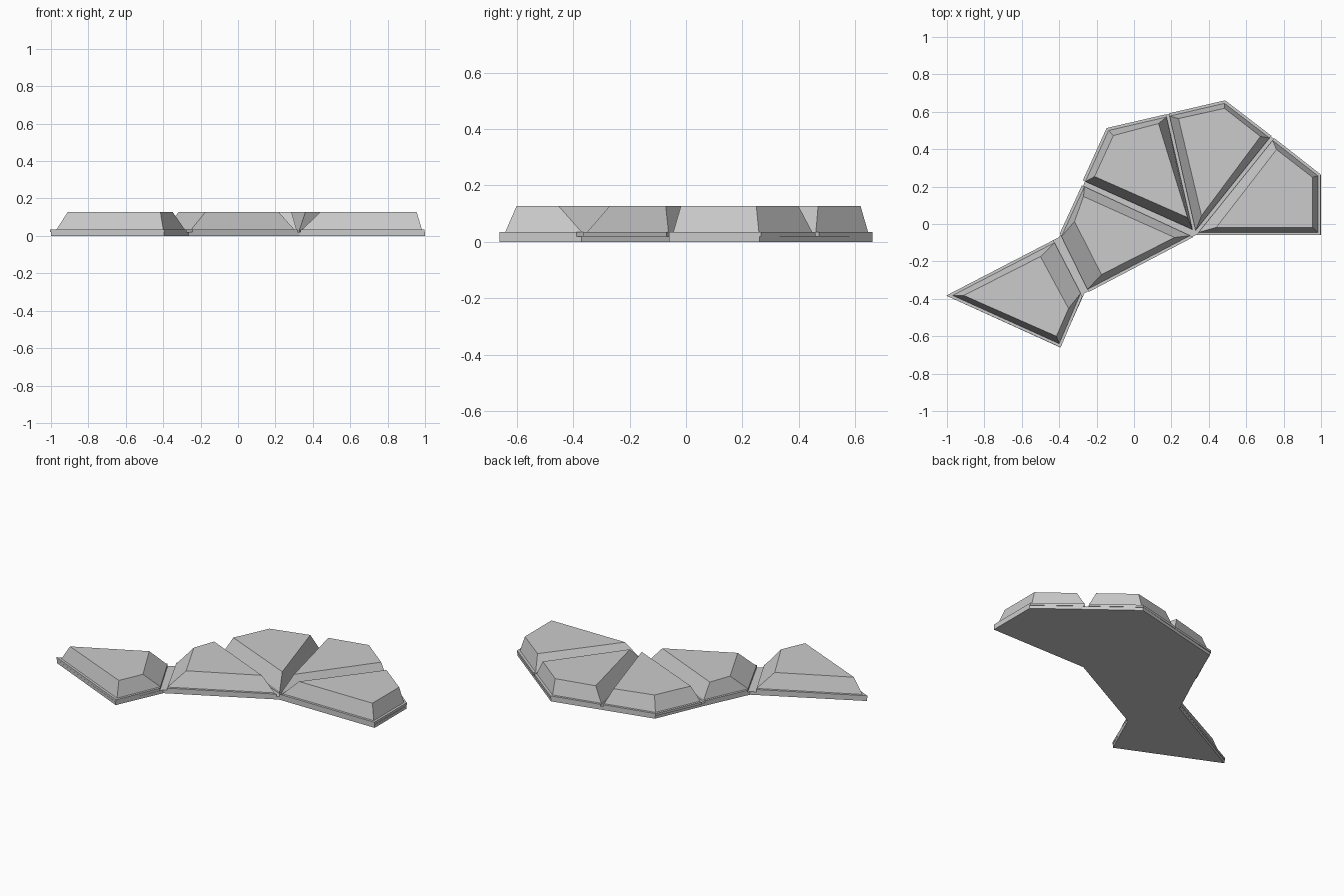
import bpy
import bmesh
from mathutils import Vector
from mathutils.geometry import intersect_line_line

default_cube = bpy.data.objects.get("Cube")
if default_cube:
    bpy.data.objects.remove(default_cube, do_unlink=True)

# Heights of the groove floor, the ledge and the panel tops
FLOOR, LEDGE, TOP = 0.02, 0.035, 0.128
RIM = 0.015

grey = bpy.data.materials.new("plain_grey")
grey.use_nodes = True
grey.diffuse_color = (0.6, 0.6, 0.6, 1)
grey.node_tree.nodes["Principled BSDF"].inputs["Base Color"].default_value = grey.diffuse_color


def widen(points, outer_edges):
    """Push the edges marked 'o' outward by the rim width; groove edges 'g' stay."""
    lines = []
    for i, kind in enumerate(outer_edges):
        a = Vector((*points[i], 0))
        b = Vector((*points[(i + 1) % len(points)], 0))
        along = (b - a).normalized()
        shift = Vector((-along.y, along.x, 0)) * (RIM if kind == "o" else 0)
        lines.append((a + shift, b + shift))
    return [intersect_line_line(*lines[i - 1], *lines[i])[0].xy for i in range(len(lines))]


def loft(name, rings):
    """Join stacked rings of (points, height) into a closed flat-sided solid."""
    bm = bmesh.new()
    loops = [[bm.verts.new((p[0], p[1], z)) for p in points] for points, z in rings]
    for low, high in zip(loops, loops[1:]):
        for i in range(len(low)):
            j = (i + 1) % len(low)
            bm.faces.new((low[i], low[j], high[j], high[i]))
    bm.faces.new(loops[0])
    bm.faces.new(loops[-1])
    bmesh.ops.recalc_face_normals(bm, faces=bm.faces)
    mesh = bpy.data.meshes.new(name)
    bm.to_mesh(mesh)
    bm.free()
    mesh.materials.append(grey)
    obj = bpy.data.objects.new(name, mesh)
    bpy.context.collection.objects.link(obj)


def panel(name, outer_edges, foot, crown):
    """A ledge slab carrying a bevelled raised panel; points run clockwise."""
    slab = widen(foot, outer_edges)
    loft(name, [(slab, FLOOR), (slab, LEDGE), (foot, LEDGE), (crown, TOP)])


# Base plate under everything
outline = [(-1, -.385), (-.4, -.07), (-.265, .22), (-.14, .51), (.485, .66),
           (1, .26), (1, -.06), (.33, -.06), (-.265, -.37), (-.395, -.66)]
loft("base_plate", [(outline, 0), (outline, FLOOR)])

# Tail panel
panel("tail_panel", "ogoo",
      [(-.97, -.382), (-.425, -.1), (-.285, -.37), (-.4, -.64)],
      [(-.91, -.382), (-.5, -.174), (-.35, -.452), (-.415, -.6)])

# Middle panel
panel("middle_panel", "ogog",
      [(-.388, -.067), (-.265, .2), (.3, -.062), (-.249, -.35)],
      [(-.318, .013), (-.27, .147), (.217, -.072), (-.174, -.27)])

# Three fan panels around the hub
panel("fan_panel_right", "oogg",
      [(-.26, .227), (-.136, .5), (.174, .572), (.313, -.03)],
      [(-.211, .254), (-.11, .473), (.131, .537), (.286, .035)])
panel("fan_panel_back", "oogg",
      [(.19, .577), (.484, .645), (.725, .46), (.329, -.035)],
      [(.238, .564), (.484, .618), (.676, .468), (.361, .045)])
panel("fan_panel_left", "ooog",
      [(.741, .447), (.983, .258), (.983, -.045), (.345, -.045)],
      [(.762, .398), (.955, .249), (.955, -.018), (.44, -.018)])
